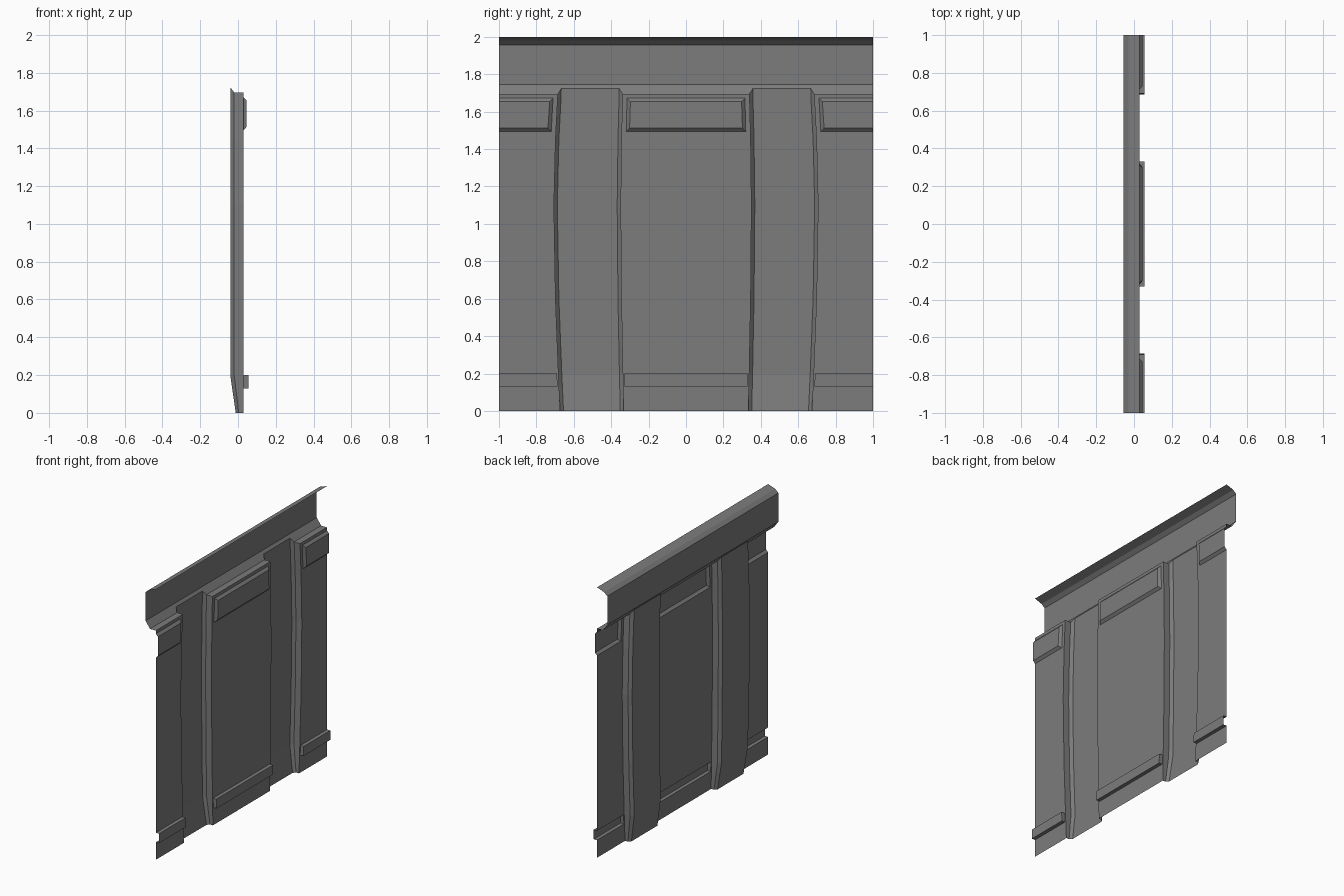
import bpy
import bmesh

cube = bpy.data.objects.get("Cube")
if cube:
    bpy.data.objects.remove(cube, do_unlink=True)

grey = bpy.data.materials.new("plain_grey")
grey.use_nodes = True
grey.diffuse_color = (0.2, 0.2, 0.2, 1)
grey.node_tree.nodes["Principled BSDF"].inputs["Base Color"].default_value = (0.2, 0.2, 0.2, 1)

FACE, WALL, FLOOR = 0.028, -0.02, -0.041   # depths of panel face, wall foot, groove floor
TOP, FLOOR_TOP, BEVEL = 1.695, 1.724, 0.018
LOW, HIGH = (0.13, 0.2), (1.495, 1.672)    # heights of the two raised bars
INNER, OUTER = 0.35, 0.706                 # widest groove edges
BOW = [(0, 0.953), (0.2, 0.966), (0.6, 0.988), (1.1, 1), (1.45, 0.988), (TOP, 0.97)]
HEIGHTS = sorted({z for z, _ in BOW} | set(LOW) | set(HIGH))


def bow(z):
    """Sideways bulge of the groove edges at a height."""
    for (z0, b0), (z1, b1) in zip(BOW, BOW[1:]):
        if z <= z1:
            return b0 + (b1 - b0) * (z - z0) / (z1 - z0)
    return BOW[-1][1]


def part(name, quads):
    """Sheet object from quads, facing +x."""
    bm = bmesh.new()
    for q in quads:
        bm.faces.new([bm.verts.new(p) for p in q])
    bmesh.ops.remove_doubles(bm, verts=bm.verts, dist=1e-5)
    bmesh.ops.recalc_face_normals(bm, faces=bm.faces)
    if sum(f.normal.x * f.calc_area() for f in bm.faces) < 0:
        bmesh.ops.reverse_faces(bm, faces=bm.faces)
    mesh = bpy.data.meshes.new(name)
    bm.to_mesh(mesh)
    bm.free()
    mesh.materials.append(grey)
    obj = bpy.data.objects.new(name, mesh)
    bpy.context.collection.objects.link(obj)


def cells(rows, skip=lambda i, j: False):
    """Quads of a grid of points."""
    return [(a[j], a[j + 1], b[j + 1], b[j])
            for i, (a, b) in enumerate(zip(rows, rows[1:]))
            for j in range(len(a) - 1) if not skip(i, j)]


def panel(name, lo, hi):
    """Flat panel with two raised hollow bars and a ledge on top."""
    def edges(z):
        return [e if abs(e) == 1 else e * bow(z) for e in (lo, hi)]

    def columns(z):
        a, b = edges(z)
        m = 0.008 if z < 1 else 0.025
        return [a, a + m * (abs(lo) < 1), b - m * (abs(hi) < 1), b]

    rows = [[(FACE, y, z) for y in columns(z)] for z in HEIGHTS]
    holes = {HEIGHTS.index(LOW[0]), HEIGHTS.index(HIGH[0])}
    quads = cells(rows, lambda i, j: j == 1 and i in holes)
    # ledge and the slope behind it
    a, b = edges(TOP)
    a2, b2 = a - BEVEL * (abs(lo) < 1), b + BEVEL * (abs(hi) < 1)
    quads += cells([[(FACE, a, TOP), (FACE, b, TOP)],
                    [(WALL, a, TOP), (WALL, b, TOP)],
                    [(FLOOR, a2, FLOOR_TOP), (FLOOR, b2, FLOOR_TOP)]])
    part(name, quads)

    for label, (z0, z1), x, inset in (("lower_bar", LOW, 0.055, 0), ("upper_bar", HIGH, 0.045, 0.018)):
        (_, p, q, _), (_, r, s, _) = columns(z0), columns(z1)
        il, ir = inset * (abs(lo) < 1), inset * (abs(hi) < 1)
        base = [(FACE, p, z0), (FACE, q, z0), (FACE, s, z1), (FACE, r, z1)]
        cap = [(x, p + il, z0 + inset), (x, q - ir, z0 + inset),
               (x, s - ir, z1 - inset), (x, r + il, z1 - inset)]
        quads = [cap]
        for i in range(4):
            # bars stay open where they run off the wall's end
            if (i == 1 and abs(hi) == 1) or (i == 3 and abs(lo) == 1):
                continue
            k = (i + 1) % 4
            quads.append((base[i], base[k], cap[k], cap[i]))
        part(name + "_" + label, quads)


def groove(name, lo, hi):
    """Bowed recessed channel with bevelled floor edges."""
    rows = []
    for z in HEIGHTS:
        a, b = lo * bow(z), hi * bow(z)
        t = max(0, 1 - z / 0.2)             # foot sweeps forward
        wall, floor = WALL + 0.024 * t, FLOOR + 0.029 * t
        zf = FLOOR_TOP if z == TOP else z
        rows.append([(FACE, a, z), (wall, a, z), (floor, a + BEVEL, zf),
                     (floor, b - BEVEL, zf), (wall, b, z), (FACE, b, z)])
    part(name, cells(rows))


# groove floors bevel inwards, so the panels' top slopes widen to meet them
panel("middle_panel", -INNER, INNER)
panel("front_panel", -1, -OUTER)
panel("back_panel", OUTER, 1)
groove("front_groove", -OUTER, -INNER)
groove("back_groove", INNER, OUTER)

# top fascia with folded lip
profile = [(FLOOR, FLOOR_TOP), (-0.056, 1.745), (-0.056, 1.957), (-0.03, 1.98), (FACE, 2.0)]
part("top_fascia", cells([[(x, -1, z), (x, 1, z)] for x, z in profile]))
